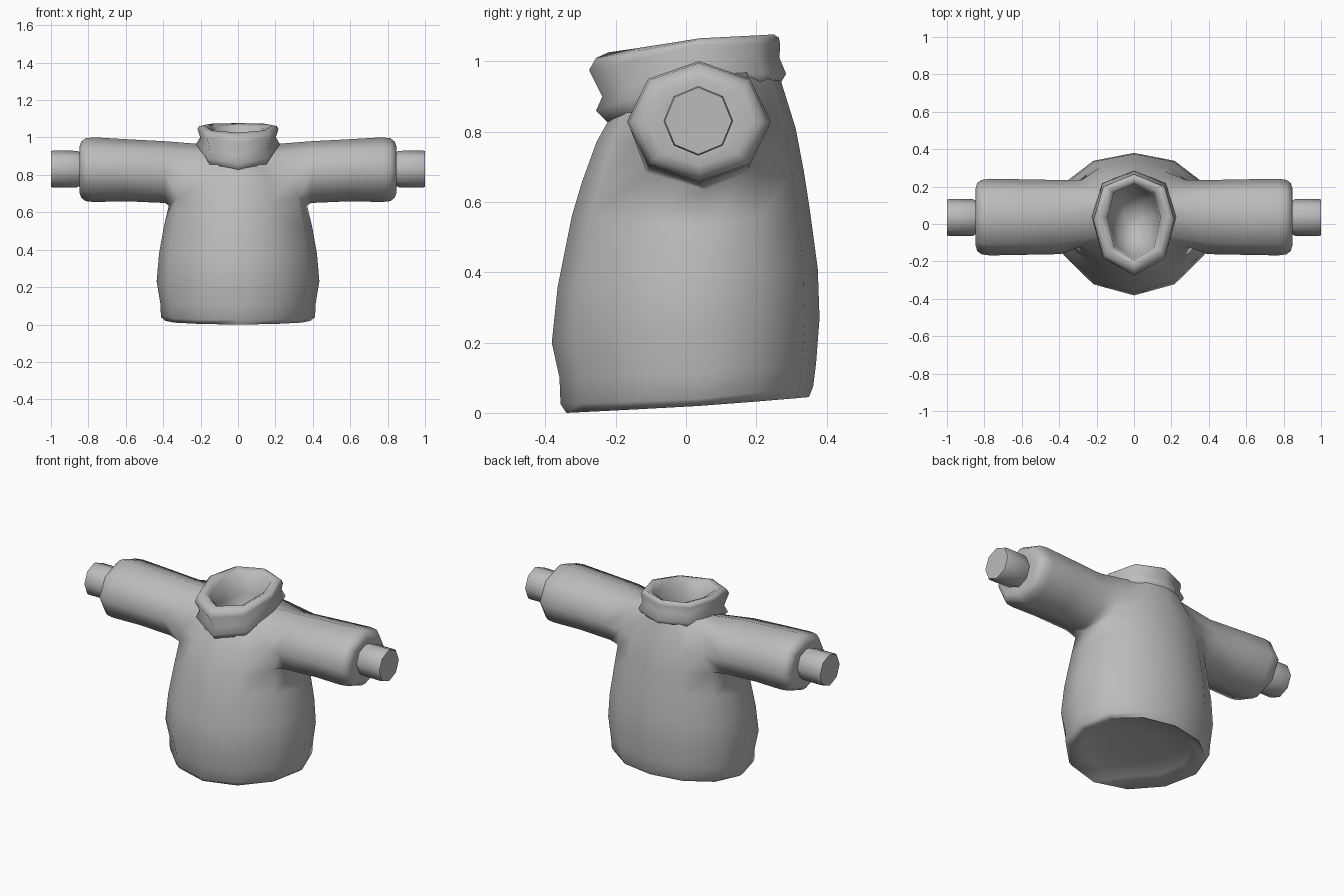
import bpy, bmesh
from math import sin, cos, pi, radians

if "Cube" in bpy.data.objects:
    bpy.data.objects.remove(bpy.data.objects["Cube"], do_unlink=True)

GREY = (0.5, 0.5, 0.5, 1.0)
ARM_Y = 0.037
mat = bpy.data.materials.new("plain grey cloth")
mat.use_nodes = True
mat.diffuse_color = GREY
mat.node_tree.nodes["Principled BSDF"].inputs["Base Color"].default_value = GREY


def oval_ring(bm, sides, bow, half_x, y_front, y_back, z_front, z_side, z_back, square=0.0):
    """Oval ring, starting at the front; its height varies and its flanks bow backward."""
    ring = []
    for i in range(sides):
        a = 2 * pi * i / sides
        c = cos(a)
        y = (y_front + y_back) / 2 - (y_back - y_front) / 2 * c + bow * sin(a) ** 2
        z = z_side + ((z_front - z_side) * c if c > 0 else (z_back - z_side) * -c)
        wide = 1 + square * sin(2 * a) ** 2
        ring.append(bm.verts.new((half_x * sin(a) * wide, y, z)))
    return ring


def arm_ring(bm, x, y, z, ry, rz):
    """Upright octagon across the arm, starting at the top and going to the back."""
    return [bm.verts.new((x, y + ry * sin(k * pi / 4), z + rz * cos(k * pi / 4)))
            for k in range(8)]


def bridge(bm, rings, skip=lambda row, i: False):
    for row, (a, b) in enumerate(zip(rings, rings[1:])):
        n = len(a)
        for i in range(n):
            if not skip(row, i):
                j = (i + 1) % n
                bm.faces.new((a[i], a[j], b[j], b[i]))


def finish(bm, name, angle):
    bmesh.ops.recalc_face_normals(bm, faces=bm.faces)
    mesh = bpy.data.meshes.new(name)
    bm.to_mesh(mesh)
    bm.free()
    mesh.materials.append(mat)
    obj = bpy.data.objects.new(name, mesh)
    bpy.context.collection.objects.link(obj)
    bpy.ops.object.select_all(action="DESELECT")
    obj.select_set(True)
    bpy.context.view_layer.objects.active = obj
    bpy.ops.object.shade_smooth_by_angle(angle=radians(angle))


# Torso with a slightly hollowed underside, and holes left for the sleeves
bm = bmesh.new()
torso = [oval_ring(bm, 12, 0.035, *r) for r in (
    (0.16, -0.14, 0.15, 0.065, 0.07, 0.08),
    (0.31, -0.27, 0.28, 0.04, 0.055, 0.08),
    (0.39, -0.34, 0.35, 0.0, 0.02, 0.045),
    (0.412, -0.357, 0.362, 0.025, 0.04, 0.075),
    (0.415, -0.36, 0.37, 0.1, 0.11, 0.14),
    (0.435, -0.382, 0.38, 0.2, 0.23, 0.27),
    (0.422, -0.365, 0.375, 0.36, 0.38, 0.41),
    (0.395, -0.325, 0.352, 0.56, 0.53, 0.58),
    (0.37, -0.295, 0.335, 0.66, 0.635, 0.69),
    (0.32, -0.255, 0.312, 0.77, 0.81, 0.81),
    (0.2, -0.222, 0.27, 0.83, 0.965, 0.945))]
low, mid, top = torso[-3:]
for i in (2, 4, 8, 10):                      # round off the armpit and fill the shoulder
    low[i].co.z += 0.035
    mid[i].co.y = ARM_Y + (mid[i].co.y - ARM_Y) * 1.25
    top[i].co.z += 0.015
bridge(bm, torso, lambda row, i: row >= len(torso) - 3 and i in (2, 3, 8, 9))
bm.faces.new(torso[0])

# Sleeves grow out of the torso holes and close around the hands
for side in (1, -1):
    f, m, b = (2, 3, 4) if side > 0 else (10, 9, 8)
    hole = [top[m], top[b], mid[b], low[b], low[m], low[f], mid[f], top[f]]
    rings = [hole] + [arm_ring(bm, side * x, ARM_Y, z, ry, rz) for x, z, ry, rz in (
        (0.39, 0.815, 0.198, 0.165),
        (0.6, 0.825, 0.202, 0.166),
        (0.77, 0.828, 0.205, 0.173),
        (0.815, 0.828, 0.199, 0.168),
        (0.838, 0.828, 0.182, 0.15),
        (0.847, 0.828, 0.152, 0.125),
        (0.842, 0.828, 0.09, 0.085))]
    bridge(bm, rings)
    bm.faces.new(rings[-1])
finish(bm, "torso_and_sleeves", 80)

# Rolled collar with a closed neck pocket
bm = bmesh.new()
collar = [oval_ring(bm, 8, 0.025, *r, square=0.07) for r in (
    (0.2, -0.222, 0.27, 0.825, 0.93, 0.94),
    (0.225, -0.256, 0.285, 0.86, 0.965, 0.965),
    (0.202, -0.238, 0.266, 0.9, 1.0, 1.01),
    (0.217, -0.276, 0.268, 0.975, 1.045, 1.05),
    (0.208, -0.256, 0.264, 1.01, 1.06, 1.068),
    (0.185, -0.22, 0.25, 1.026, 1.066, 1.077),
    (0.142, -0.195, 0.215, 1.01, 1.045, 1.06),
    (0.135, -0.185, 0.205, 0.9, 0.92, 0.93),
    (0.1, -0.12, 0.15, 0.78, 0.79, 0.8),
    (0.04, -0.03, 0.06, 0.74, 0.74, 0.74))]
bridge(bm, collar)
bm.faces.new(collar[-1])
finish(bm, "collar", 80)

# Stub hands
for side, name in ((1, "left_hand"), (-1, "right_hand")):
    bm = bmesh.new()
    rings = [arm_ring(bm, side * x, 0.035, 0.831, r, r) for x, r in (
        (0.82, 0.088), (0.845, 0.09), (0.862, 0.098), (0.988, 0.099), (1.0, 0.095))]
    bridge(bm, rings)
    bm.faces.new(rings[0])
    bm.faces.new(rings[-1])
    finish(bm, name, 62)
